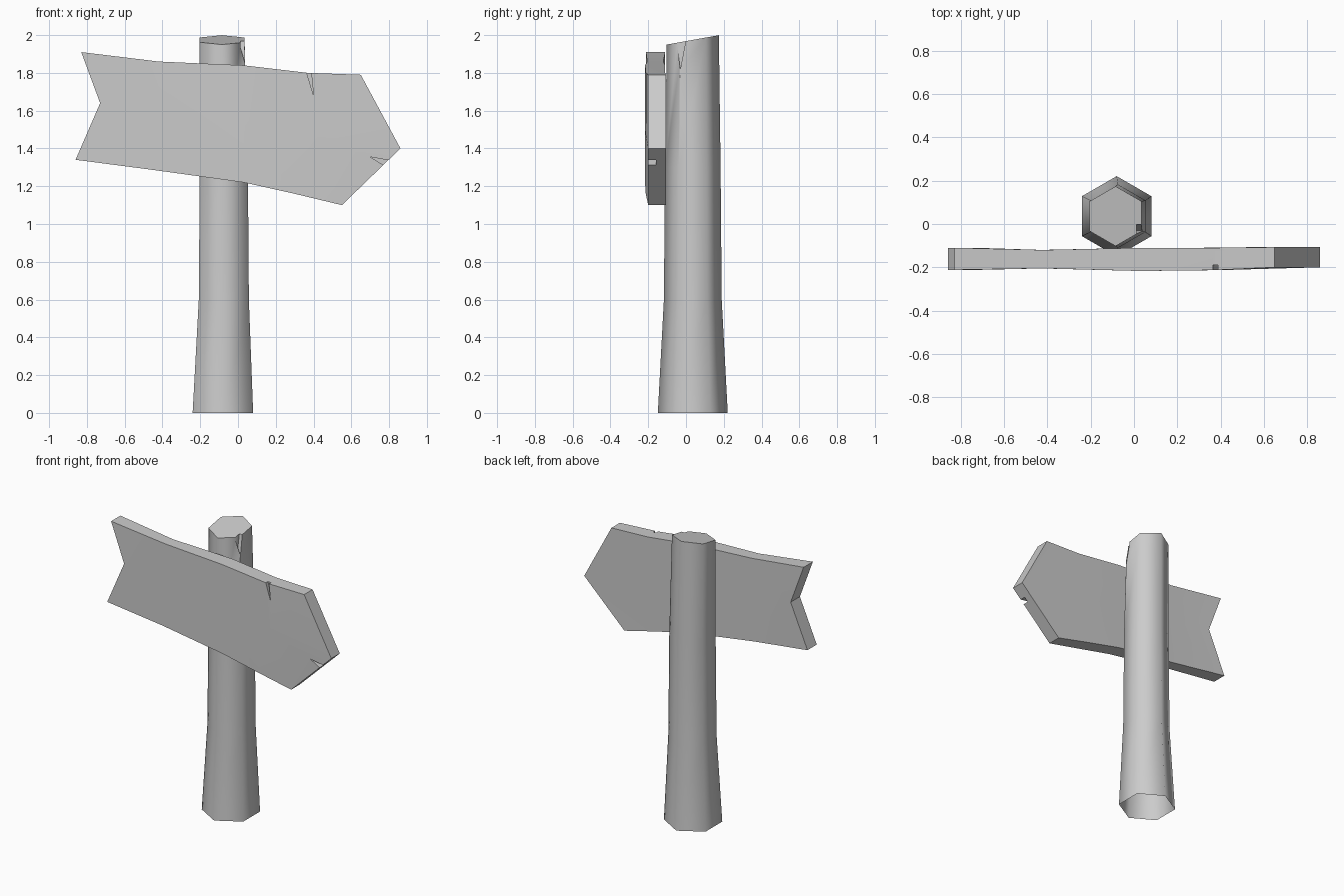
import bpy, bmesh, math

cube = bpy.data.objects.get("Cube")
if cube:
    bpy.data.objects.remove(cube, do_unlink=True)

grey = bpy.data.materials.new("plain grey")
grey.use_nodes = True
COLOUR = (0.6, 0.6, 0.6, 1)
grey.diffuse_color = COLOUR
grey.node_tree.nodes["Principled BSDF"].inputs["Base Color"].default_value = COLOUR


def make(name, verts, faces):
    mesh = bpy.data.meshes.new(name)
    mesh.from_pydata(verts, [], faces)
    bm = bmesh.new()
    bm.from_mesh(mesh)
    bmesh.ops.recalc_face_normals(bm, faces=bm.faces)
    bm.to_mesh(mesh)
    bm.free()
    mesh.materials.append(grey)
    obj = bpy.data.objects.new(name, mesh)
    bpy.context.collection.objects.link(obj)
    return obj


def wedge(name, near, far):
    """Triangular prism between two matching triangles."""
    return make(name, near + far,
                [(0, 1, 2), (3, 4, 5), (0, 1, 4, 3), (1, 2, 5, 4), (2, 0, 3, 5)])


def carve(obj, cutters):
    bpy.context.view_layer.objects.active = obj
    for cutter in cutters:
        mod = obj.modifiers.new("crack", "BOOLEAN")
        mod.operation, mod.solver, mod.object = "DIFFERENCE", "EXACT", cutter
        bpy.ops.object.modifier_apply(modifier=mod.name)
        bpy.data.objects.remove(cutter, do_unlink=True)


def smooth(obj, degrees):
    bpy.ops.object.select_all(action="DESELECT")
    obj.select_set(True)
    bpy.context.view_layer.objects.active = obj
    bpy.ops.object.shade_smooth_by_angle(angle=math.radians(degrees))


# Post: flared hexagonal trunk with a slanted top
rings = [(0, -0.08, 0.185), (0.6, -0.075, 0.153), (1.3, -0.075, 0.147), (1.97, -0.085, 0.138)]
verts, faces = [], []
for level, (z, cx, r) in enumerate(rings):
    for k in range(6):
        a = math.radians(90 + 60 * k)
        y = 0.036 + r * math.sin(a)
        slant = 0.18 * (y - 0.01) if level == 3 else 0
        verts.append((cx + r * math.cos(a), y, z + slant))
for level in range(3):
    for k in range(6):
        a, b = level * 6 + k, level * 6 + (k + 1) % 6
        faces.append((a, b, b + 6, a + 6))
faces += [tuple(range(6)), tuple(range(18, 24))]
post = make("post", verts, faces)

# Split in the post's top rim
split = [(-0.057, 2.02), (0.008, 2.02), (-0.03, 1.82)]
carve(post, [wedge("post_split", [(0.012, y, z) for y, z in split],
                   [(0.1, y, z) for y, z in split])])

# The trunk is hollow underneath
bm = bmesh.new()
bm.from_mesh(post.data)
under = [f for f in bm.faces if all(v.co.z < 0.001 for v in f.verts)]
bmesh.ops.delete(bm, geom=under, context="FACES_ONLY")
bm.to_mesh(post.data)
bm.free()
smooth(post, 65)

# Arrow board: columns of top, middle and bottom points, with front and back depth
columns = [
    ((-0.83, 1.91), (-0.73, 1.64), (-0.86, 1.34), -0.212, -0.11),
    ((-0.42, 1.86), (-0.42, 1.58), (-0.44, 1.285), -0.205, -0.12),
    ((0.03, 1.84), (0.03, 1.53), (0.03, 1.22), -0.217, -0.11),
    ((0.37, 1.80), (0.40, 1.47), (0.30, 1.16), -0.213, -0.11),
    ((0.65, 1.79), (0.86, 1.40), (0.55, 1.10), -0.20, -0.107),
]
verts, faces = [], []
for top, mid, low, front, back in columns:
    verts += [(x, y, z) for y in (front, back) for x, z in (top, mid, low)]
loop = (0, 1, 2, 5, 4, 3)
for c in range(len(columns) - 1):
    for k in range(6):
        a, b = c * 6 + loop[k], c * 6 + loop[(k + 1) % 6]
        faces.append((a, b, b + 6, a + 6))
for base in (0, 24):
    faces += [(base, base + 1, base + 4, base + 3), (base + 1, base + 2, base + 5, base + 4)]
board = make("arrow_board", verts, faces)


# Cracks cut into the board's front face
def board_crack(name, outline, depth):
    return wedge(name, [(x, -0.3, z) for x, z in outline],
                 [(x, depth, z) for x, z in outline])


carve(board, [
    board_crack("top_crack", [(0.355, 1.83), (0.385, 1.83), (0.40, 1.68)], -0.19),
    board_crack("tip_crack", [(0.81, 1.335), (0.79, 1.30), (0.70, 1.355)], -0.16),
])
smooth(board, 30)
